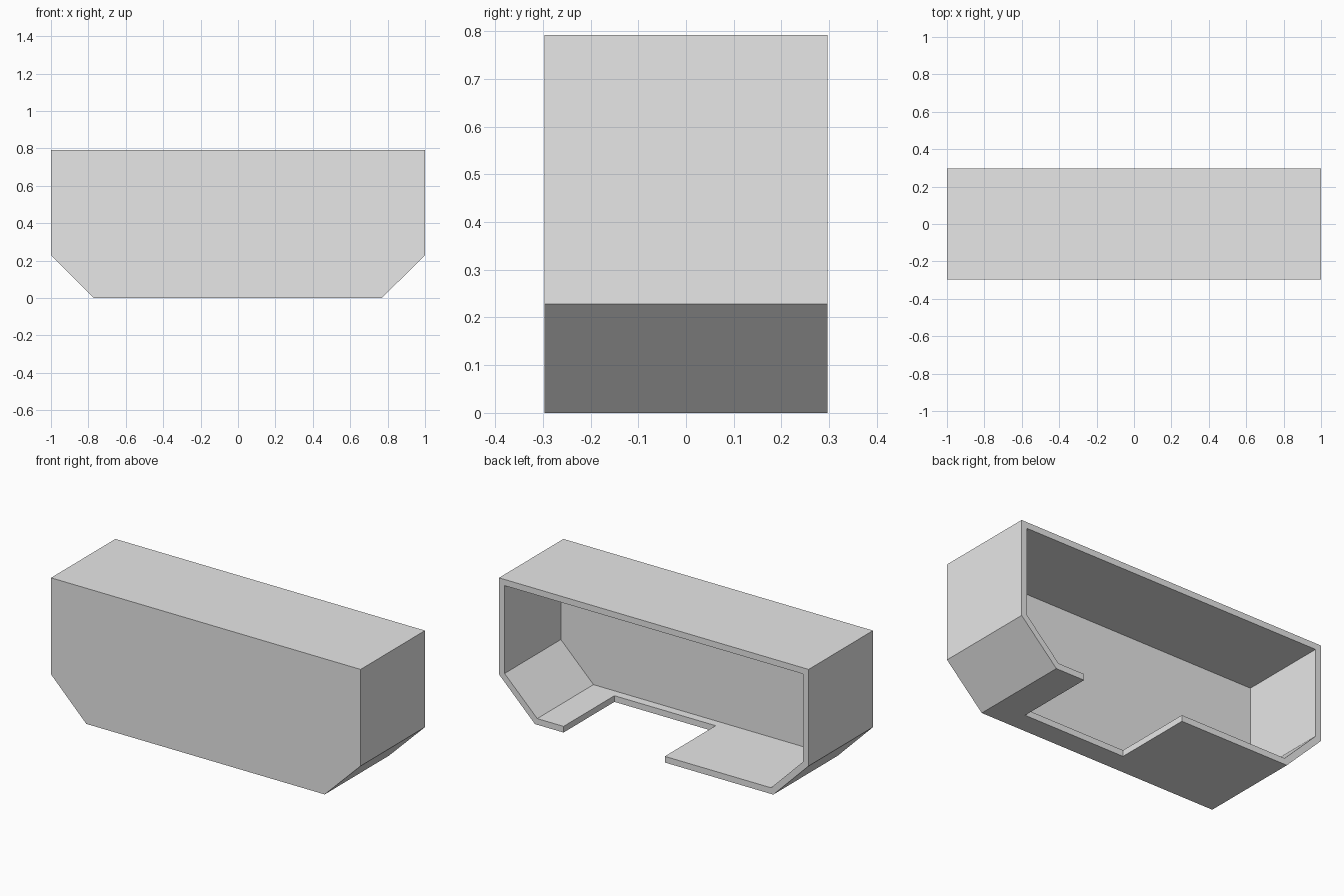
import bpy
import bmesh

old = bpy.data.objects.get("Cube")
if old:
    bpy.data.objects.remove(old, do_unlink=True)

HALF_DEPTH = 0.297
HEIGHT = 0.792
WALL = 0.036
FRONT_WALL = 0.075

grey = bpy.data.materials.new("light_grey")
grey.use_nodes = True
grey.diffuse_color = (0.8, 0.8, 0.8, 1)
grey.node_tree.nodes["Principled BSDF"].inputs["Base Color"].default_value = grey.diffuse_color


def prism(name, profile, y0, y1):
    """Extrude an x-z outline from y0 to y1."""
    bm = bmesh.new()
    face = bm.faces.new([bm.verts.new((x, y0, z)) for x, z in profile])
    out = bmesh.ops.extrude_face_region(bm, geom=[face])
    moved = [v for v in out["geom"] if isinstance(v, bmesh.types.BMVert)]
    bmesh.ops.translate(bm, verts=moved, vec=(0, y1 - y0, 0))
    bmesh.ops.recalc_face_normals(bm, faces=bm.faces)
    mesh = bpy.data.meshes.new(name)
    bm.to_mesh(mesh)
    bm.free()
    mesh.materials.append(grey)
    obj = bpy.data.objects.new(name, mesh)
    bpy.context.collection.objects.link(obj)
    return obj


def carve(target, cutter):
    """Subtract the cutter from the target, then discard it."""
    cutter.hide_render = True
    mod = target.modifiers.new("carve", "BOOLEAN")
    mod.operation = "DIFFERENCE"
    mod.solver = "EXACT"
    mod.object = cutter
    bpy.context.view_layer.objects.active = target
    bpy.ops.object.modifier_apply(modifier=mod.name)
    bpy.data.objects.remove(cutter, do_unlink=True)


def chamfered_outline(inset):
    """Rectangle with the two lower corners cut at 45 degrees, inset evenly."""
    side = 1 - inset
    shift = inset * 0.414
    return [(-side, HEIGHT - inset), (-side, 0.228 + shift),
            (-0.772 + shift, inset), (0.768 - shift, inset),
            (side, 0.228 + shift), (side, HEIGHT - inset)]


# Outer housing, closed at the front
housing = prism("housing", chamfered_outline(0), -HALF_DEPTH, HALF_DEPTH)

# Hollow interior, open at the back
carve(housing, prism("cavity_cutter", chamfered_outline(WALL),
                     FRONT_WALL - HALF_DEPTH, HALF_DEPTH + 0.1))

# Rectangular notch in the floor, running out through the back edge
notch = [(-0.071, -0.1), (0.583, -0.1), (0.583, 0.1), (-0.071, 0.1)]
carve(housing, prism("notch_cutter", notch, -0.172, HALF_DEPTH + 0.1))
